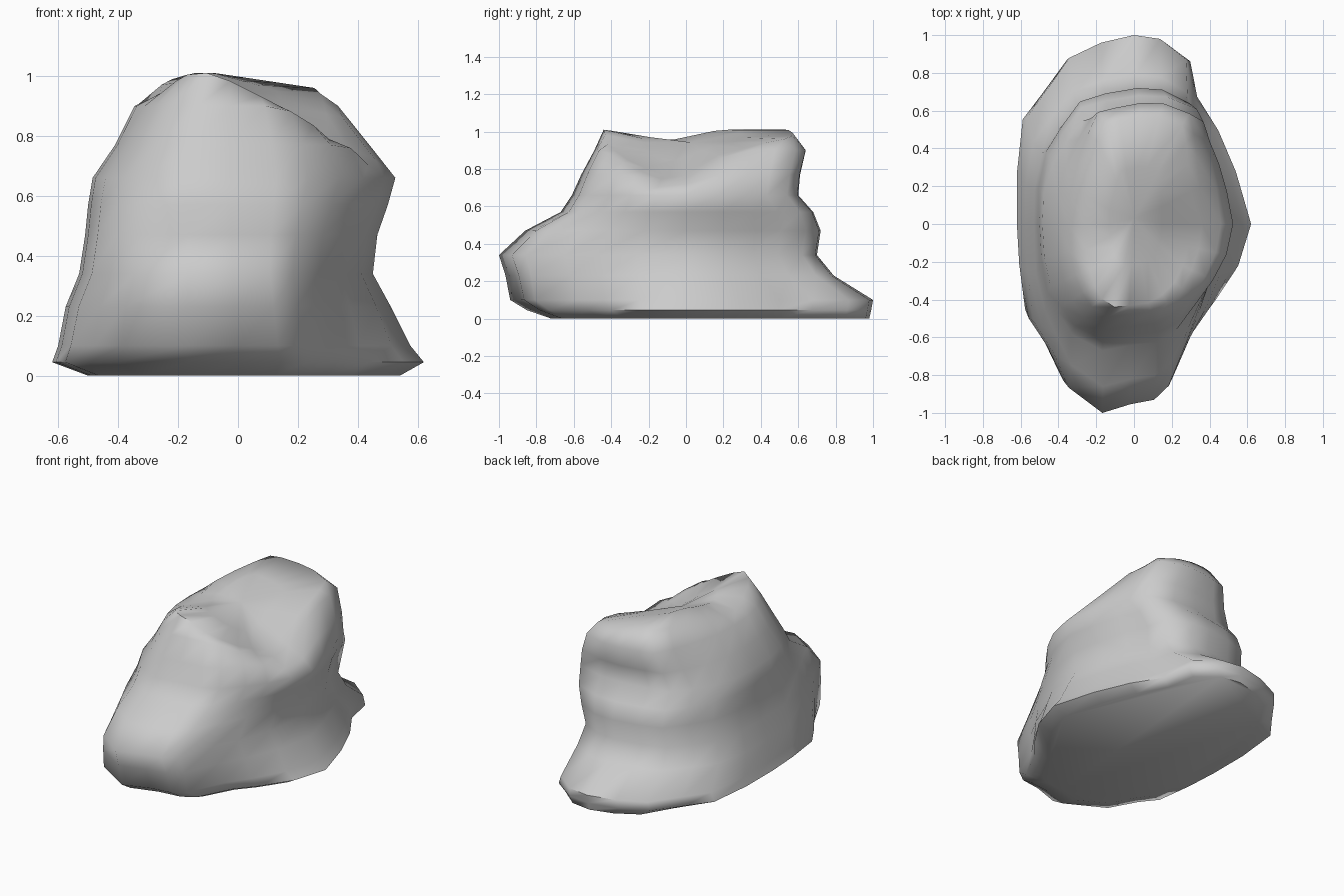
import bpy, bmesh, math

if "Cube" in bpy.data.objects:
    bpy.data.objects.remove(bpy.data.objects["Cube"])

# Unit outlines seen from above: flared base and plateau, counter-clockwise from +x
BASE = [(1, 0), (.87, .28), (.72, .5), (.54, .68), (.48, .87), (.24, .98), (0, 1), (-.29, .96),
        (-.57, .88), (-.78, .70), (-.95, .56), (-1, .27), (-1, 0), (-.98, -.25), (-.93, -.53),
        (-.8, -.65), (-.65, -.85), (-.27, -1), (0, -.94), (.23, -.92), (.36, -.86),
        (.53, -.62), (.7, -.47), (.89, -.26)]
TOP = [(1, 0), (.98, .3), (.95, .55), (.92, .75), (.85, .92), (.45, 1), (.1, 1), (-.3, .96),
       (-.55, .93), (-.7, .75), (-.85, .5), (-.98, .25), (-1, 0), (-.98, -.3), (-.9, -.55),
       (-.8, -.75), (-.65, -.9), (-.4, -1), (-.1, -.98), (.25, -.95), (.5, -.85),
       (.72, -.7), (.86, -.5), (.96, -.27)]

# Tiers: z, left, right, front, back, blend from BASE to TOP outline
TIERS = [(0, .50, .54, .72, .98, 0), (.045, .62, .62, .85, .99, 0), (.10, .60, .575, .94, 1.0, 0),
         (.23, .575, .51, .965, .79, .2), (.34, .53, .45, 1.0, .70, .35),
         (.47, .51, .465, .86, .72, .4), (.57, .50, .50, .67, .68, .5),
         (.66, .485, .525, .61, .60, .6), (.77, .41, .46, .56, .61, .75),
         (.90, .345, .36, .49, .64, .9), (1.05, .26, .30, .44, .57, 1),
         (1.05, .13, .15, .22, .30, 1)]


def ceiling(x, y):
    """Saddle-shaped top that slopes down to the front right."""
    saddle = .95 + .06 * min(1, abs(y + .1) / .28)
    back = min(1, max(0, (y + .05) / .55))
    slope = .5 * (1 - .7 * back) * max(0, x + .08)
    return saddle - slope - .3 * max(0, -x - .15)


bm = bmesh.new()
rings = []
for z, left, right, front, back, t in TIERS:
    ring = []
    for (bx, by), (tx, ty) in zip(BASE, TOP):
        x = bx + (tx - bx) * t
        y = by + (ty - by) * t
        x *= right if x > 0 else left
        y *= back if y > 0 else front
        h = z if z < .7 else min(z, ceiling(x, y))
        ring.append(bm.verts.new((x, y, h)))
    rings.append(ring)

# Skin between tiers, flat underside and top cap
n = len(BASE)
for lo, hi in zip(rings, rings[1:]):
    for i in range(n):
        j = (i + 1) % n
        bm.faces.new((lo[i], lo[j], hi[j], hi[i]))
bm.faces.new(rings[0][::-1])
tip = bm.verts.new((0, .03, ceiling(0, .03)))
for i in range(n):
    bm.faces.new((rings[-1][i], rings[-1][(i + 1) % n], tip))
bmesh.ops.recalc_face_normals(bm, faces=bm.faces)

mesh = bpy.data.meshes.new("rock")
bm.to_mesh(mesh)
bm.free()
rock = bpy.data.objects.new("rock", mesh)
bpy.context.collection.objects.link(rock)
bpy.context.view_layer.objects.active = rock
rock.select_set(True)
bpy.ops.object.shade_smooth_by_angle(angle=math.radians(65))
